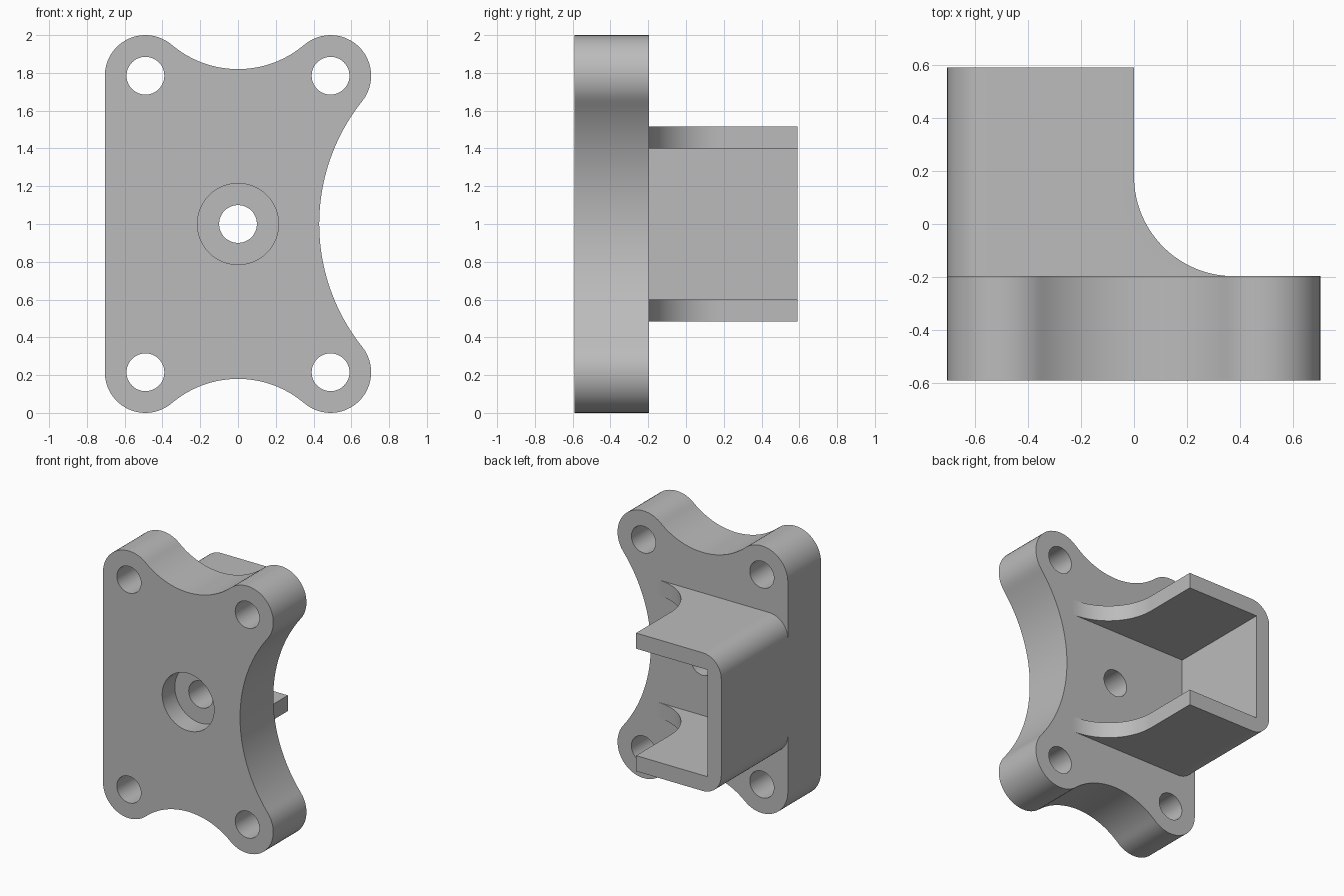
import bpy
import bmesh
from math import sin, cos, pi, atan2, hypot, radians
from mathutils import Vector

if "Cube" in bpy.data.objects:
    bpy.data.objects.remove(bpy.data.objects["Cube"])

grey = bpy.data.materials.new("plain grey")
grey.use_nodes = True
COLOUR = (0.5, 0.5, 0.5, 1)
grey.diffuse_color = COLOUR
grey.node_tree.nodes["Principled BSDF"].inputs["Base Color"].default_value = COLOUR


def arc(cx, cy, r, a0, a1, n=24):
    """Points along an arc, from angle a0 to a1."""
    steps = [a0 + (a1 - a0) * i / n for i in range(n + 1)]
    return [(cx + r * cos(a), cy + r * sin(a)) for a in steps]


def prism(name, outline, low, high, axis="Y"):
    """Extrude a closed outline along Y (points are x, z) or Z (points are x, y)."""
    place = (lambda a, b: (a, low, b)) if axis == "Y" else (lambda a, b: (a, b, low))
    shift = Vector((0, high - low, 0)) if axis == "Y" else Vector((0, 0, high - low))
    bm = bmesh.new()
    face = bm.faces.new([bm.verts.new(place(a, b)) for a, b in outline])
    top = bmesh.ops.extrude_face_region(bm, geom=[face])["geom"]
    bmesh.ops.translate(bm, vec=shift, verts=[v for v in top if isinstance(v, bmesh.types.BMVert)])
    bmesh.ops.remove_doubles(bm, verts=bm.verts, dist=1e-4)
    bmesh.ops.recalc_face_normals(bm, faces=bm.faces)
    mesh = bpy.data.meshes.new(name)
    bm.to_mesh(mesh)
    bm.free()
    mesh.materials.append(grey)
    obj = bpy.data.objects.new(name, mesh)
    bpy.context.collection.objects.link(obj)
    return obj


def activate(obj):
    bpy.ops.object.select_all(action="DESELECT")
    obj.select_set(True)
    bpy.context.view_layer.objects.active = obj


def combine(obj, cutter, operation="DIFFERENCE"):
    """Apply a boolean and drop the cutter."""
    activate(obj)
    mod = obj.modifiers.new("cut", "BOOLEAN")
    mod.operation = operation
    mod.solver = "EXACT"
    mod.object = cutter
    bpy.ops.object.modifier_apply(modifier=mod.name)
    bpy.data.objects.remove(cutter)


def round_cutter(x, z, r, low, high):
    return prism("hole_cutter", arc(x, z, r, 0, 2 * pi, 48)[:-1], low, high)


FRONT, SEAT, BACK = -0.59, -0.197, 0.59
HX, HZ, LOBE = 0.49, 0.785, 0.215      # lobe centres about the middle, lobe radius
MID = 1.0

# Plate outline: upper half, with scallops tangent to the corner lobes
SIDE_X, SIDE_R = 1.473, 1.043
TOP_Z, TOP_R = 1.362, 0.542
side_angle = atan2(HZ, HX - SIDE_X)
top_angle = atan2(HZ - TOP_Z, HX)
upper = arc(SIDE_X, 0, SIDE_R, pi, side_angle)
upper += arc(HX, HZ, LOBE, side_angle - pi, top_angle + pi)[1:]
upper += arc(0, TOP_Z, TOP_R, top_angle, -pi - top_angle, 32)[1:]
upper += arc(-HX, HZ, LOBE, -top_angle, pi)[1:]
lower = [(x, -z) for x, z in reversed(upper[1:])]
plate = prism("mounting_plate", [(x, z + MID) for x, z in upper + lower], FRONT, SEAT)

# Bolt holes and the counterbored centre hole
for sx in (-1, 1):
    for sz in (-1, 1):
        combine(plate, round_cutter(sx * HX, MID + sz * HZ, 0.1, -0.8, 0))
combine(plate, round_cutter(0, MID, 0.1, -0.8, 0))
combine(plate, round_cutter(0, MID, LOBE, -0.8, FRONT + 0.15))

# U-shaped channel with rounded outer corners
LEFT, OUT, INN, R = -0.705, 0.517, 0.4, 0.155
half = [(0.5, INN), (0.5, OUT)] + arc(LEFT + R, OUT - R, R, pi / 2, pi, 16)
half = [(LEFT + 0.112, INN)] + half
profile = half + [(x, -z) for x, z in reversed(half)]
channel = prism("channel_bracket", [(x, z + MID) for x, z in profile], SEAT, 0.8)

# Trim the flanges to a straight edge with a concave fillet at the plate
FILLET = 0.377
trim = [(-0.9, BACK), (-0.9, -0.4), (FILLET, -0.4)]
trim += arc(FILLET, SEAT + FILLET, FILLET, 1.5 * pi, pi, 28) + [(0, BACK)]
combine(channel, prism("trim_cutter", trim, 0.2, 1.8, "Z"), "INTERSECT")

for part in (plate, channel):
    activate(part)
    bpy.ops.object.shade_smooth_by_angle(angle=radians(25))
